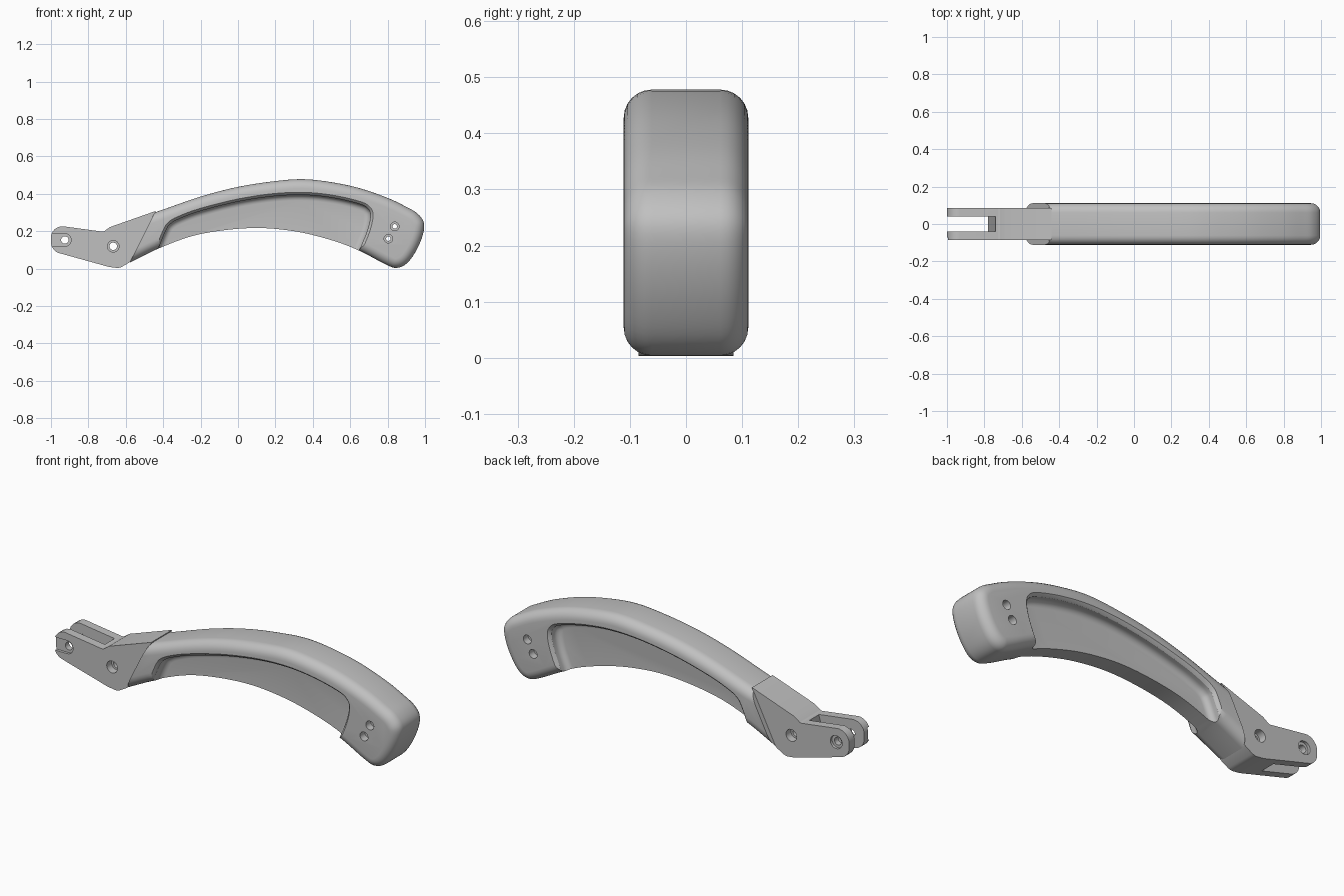
import bpy, bmesh, math
from mathutils import Vector

if "Cube" in bpy.data.objects:
    bpy.data.objects.remove(bpy.data.objects["Cube"])

grey = bpy.data.materials.new("plain grey")
grey.diffuse_color = (0.53, 0.53, 0.53, 1)
grey.use_nodes = True
grey.node_tree.nodes["Principled BSDF"].inputs["Base Color"].default_value = grey.diffuse_color


def smooth_path(pts, n=5):
    """Open Catmull-Rom curve through 2D points."""
    p = [Vector(q) for q in pts]
    p = [2 * p[0] - p[1]] + p + [2 * p[-1] - p[-2]]
    out = []
    for i in range(1, len(p) - 2):
        a, b, c, d = p[i - 1:i + 3]
        for k in range(n):
            t = k / n
            out.append(0.5 * (2 * b + (c - a) * t + (2 * a - 5 * b + 4 * c - d) * t ** 2
                              + (3 * b - a - 3 * c + d) * t ** 3))
    return out + [p[-2]]


def round_corners(pts, n=6):
    """Polygon of (x, z, radius) with arcs blended in at the corners."""
    out = []
    for i, (x, z, r) in enumerate(pts):
        c = Vector((x, z))
        if r == 0:
            out.append(c)
            continue
        u = (Vector(pts[i - 1][:2]) - c).normalized()
        v = (Vector(pts[(i + 1) % len(pts)][:2]) - c).normalized()
        half = math.acos(max(-1, min(1, u.dot(v)))) / 2
        mid = c + (u + v).normalized() * (r / math.sin(half))
        a = c + u * (r / math.tan(half)) - mid
        b = c + v * (r / math.tan(half)) - mid
        out += [mid + (a * (1 - k / n) + b * (k / n)).normalized() * r for k in range(n + 1)]
    return out


def inset(pts, d):
    """Offset a closed outline inwards by d."""
    n = len(pts)
    area = sum(pts[i - 1].x * pts[i].y - pts[i - 1].y * pts[i].x for i in range(n))
    s = 1 if area > 0 else -1
    out = []
    for i, p in enumerate(pts):
        e, f = (p - pts[i - 1]).normalized(), (pts[(i + 1) % n] - p).normalized()
        n1, n2 = Vector((-e.y, e.x)), Vector((-f.y, f.x))
        out.append(p + (n1 + n2) * (d * s / max(0.6, 1 + n1.dot(n2))))
    return out


def finish(bm, me):
    """Point all faces outwards and store the mesh."""
    bm.normal_update()
    bmesh.ops.recalc_face_normals(bm, faces=bm.faces[:])
    if bm.calc_volume(signed=True) < 0:
        bmesh.ops.reverse_faces(bm, faces=bm.faces[:])
    bm.normal_update()
    bm.to_mesh(me)
    bm.free()
    me.update()


def loft(name, outline, rings):
    """Solid along y; rings are (y, inset) pairs."""
    bm = bmesh.new()
    loops = [[bm.verts.new((q.x, y, q.y)) for q in inset(outline, d)] for y, d in rings]
    n = len(outline)
    for a, b in zip(loops, loops[1:]):
        for i in range(n):
            bm.faces.new((a[i], a[(i + 1) % n], b[(i + 1) % n], b[i]))
    bm.faces.new(loops[0][::-1])
    bm.faces.new(loops[-1])
    me = bpy.data.meshes.new(name)
    finish(bm, me)
    ob = bpy.data.objects.new(name, me)
    bpy.context.collection.objects.link(ob)
    me.materials.append(grey)
    return ob


def disc(x, z, r, n=24):
    return [Vector((x + r * math.cos(2 * math.pi * k / n), z + r * math.sin(2 * math.pi * k / n)))
            for k in range(n)]


def volume(me):
    bm = bmesh.new()
    bm.from_mesh(me)
    v = bm.calc_volume(signed=True)
    bm.free()
    return v


def cut(ob, cutter):
    """Subtract the cutter, keeping only a sound result."""
    before, v0 = ob.data, volume(ob.data)
    for solver in ('EXACT', 'MANIFOLD', 'FLOAT'):
        ob.data = before.copy()
        m = ob.modifiers.new("cut", 'BOOLEAN')
        m.operation, m.solver, m.object = 'DIFFERENCE', solver, cutter
        with bpy.context.temp_override(object=ob, active_object=ob):
            bpy.ops.object.modifier_apply(modifier=m.name)
        if 0.4 * v0 < volume(ob.data) < 1.001 * v0:
            break
    else:
        ob.data = before
    bpy.data.objects.remove(cutter)


def bolt_hole(ob, x, z, r_out, r_in, half, depth):
    """Through hole with a counterbore on both sides."""
    cut(ob, loft("hole", disc(x, z, r_in), [(-0.3, 0), (0.3, 0)]))
    for s in (-1, 1):
        cut(ob, loft("bore", disc(x, z, r_out), [(s * 0.3, 0), (s * (half - depth), 0)]))


# Curved grip with rounded long edges
edge = [(-0.8, 0.18), (-0.44, 0.302), (-0.2, 0.385), (0, 0.437), (0.2, 0.468), (0.35, 0.478),
        (0.5, 0.462), (0.65, 0.43), (0.8, 0.378), (0.9, 0.33), (0.96, 0.294), (0.994, 0.245),
        (0.988, 0.18), (0.955, 0.10), (0.905, 0.03), (0.85, 0.004), (0.79, 0.022),
        (0.65, 0.095), (0.5, 0.152), (0.3, 0.2), (0.07, 0.217), (-0.2, 0.185), (-0.4, 0.118),
        (-0.57, 0.036), (-0.75, -0.06)]
W, R = 0.111, 0.05
rings = [(W - R + R * math.sin(a), R * (1 - math.cos(a)))
         for a in (math.pi / 2 * k / 6 for k in range(7))]
grip = loft("grip", smooth_path(edge), [(-y, d) for y, d in reversed(rings)] + rings)

# Slanted end where the grip meets the bracket
bm = bmesh.new()
bm.from_mesh(grip.data)
bmesh.ops.bisect_plane(bm, geom=bm.verts[:] + bm.edges[:] + bm.faces[:], clear_inner=True,
                       plane_co=(-0.44, 0, 0.31), plane_no=(0.894, 0, -0.447))
bmesh.ops.holes_fill(bm, edges=[e for e in bm.edges if e.is_boundary], sides=0)
finish(bm, grip.data)

# Side pockets, open at the underside, with filleted floors
pocket = [Vector((-0.50, -0.1))] + smooth_path(
    [(-0.425, 0.11), (-0.385, 0.205), (-0.36, 0.24), (-0.31, 0.268), (-0.2, 0.308), (0, 0.358),
     (0.2, 0.388), (0.37, 0.393), (0.52, 0.376), (0.65, 0.345), (0.695, 0.32), (0.708, 0.28),
     (0.69, 0.2), (0.645, 0.09)]) + [Vector((0.56, -0.1))]
F = 0.03
floor = [(0.045 + F * (1 - math.sin(a)), F * (1 - math.cos(a)))
         for a in (math.pi / 2 * k / 5 for k in range(6))]
for s in (-1, 1):
    prof = [(0.2, -0.014), (0.111, -0.014), (0.104, -0.006), (0.095, 0)] + floor
    cut(grip, loft("pocket", pocket, [(s * y, d) for y, d in prof]))

# Screw holes in the grip's end
for x, z in ((0.838, 0.226), (0.804, 0.16)):
    bolt_hole(grip, x, z, 0.023, 0.012, W, 0.04)

# Bracket with hub and forked tip
bracket = loft("bracket", round_corners([
    (-1.0, 0.235, 0.06), (-0.72, 0.197, 0.02), (-0.685, 0.222, 0), (-0.44, 0.308, 0),
    (-0.47, 0.22, 0), (-0.55, 0.06, 0), (-0.585, 0.03, 0), (-0.635, 0.002, 0.05),
    (-0.69, 0.009, 0.03), (-1.0, 0.095, 0.06)]), [(-0.085, 0), (0.085, 0)])
gap = [Vector(p) for p in ((-1.1, -0.1), (-0.79, -0.1), (-0.78, 0.06), (-0.74, 0.19),
                           (-0.74, 0.3), (-1.1, 0.3))]
cut(bracket, loft("fork gap", gap, [(-0.04, 0), (0.04, 0)]))
bolt_hole(bracket, -0.667, 0.119, 0.031, 0.02, 0.085, 0.04)
bolt_hole(bracket, -0.926, 0.153, 0.034, 0.02, 0.085, 0.014)

# Open slot on the front prong leading to its pin hole
slot = [Vector(p) for p in ((-1.1, 0.119), (-0.926, 0.119), (-0.926, 0.187), (-1.1, 0.187))]
cut(bracket, loft("slot", slot, [(-0.3, 0), (-0.071, 0)]))

# Shading
for ob in (grip, bracket):
    bpy.ops.object.select_all(action='DESELECT')
    ob.select_set(True)
    bpy.context.view_layer.objects.active = ob
    bpy.ops.object.shade_smooth_by_angle(angle=math.radians(32))
